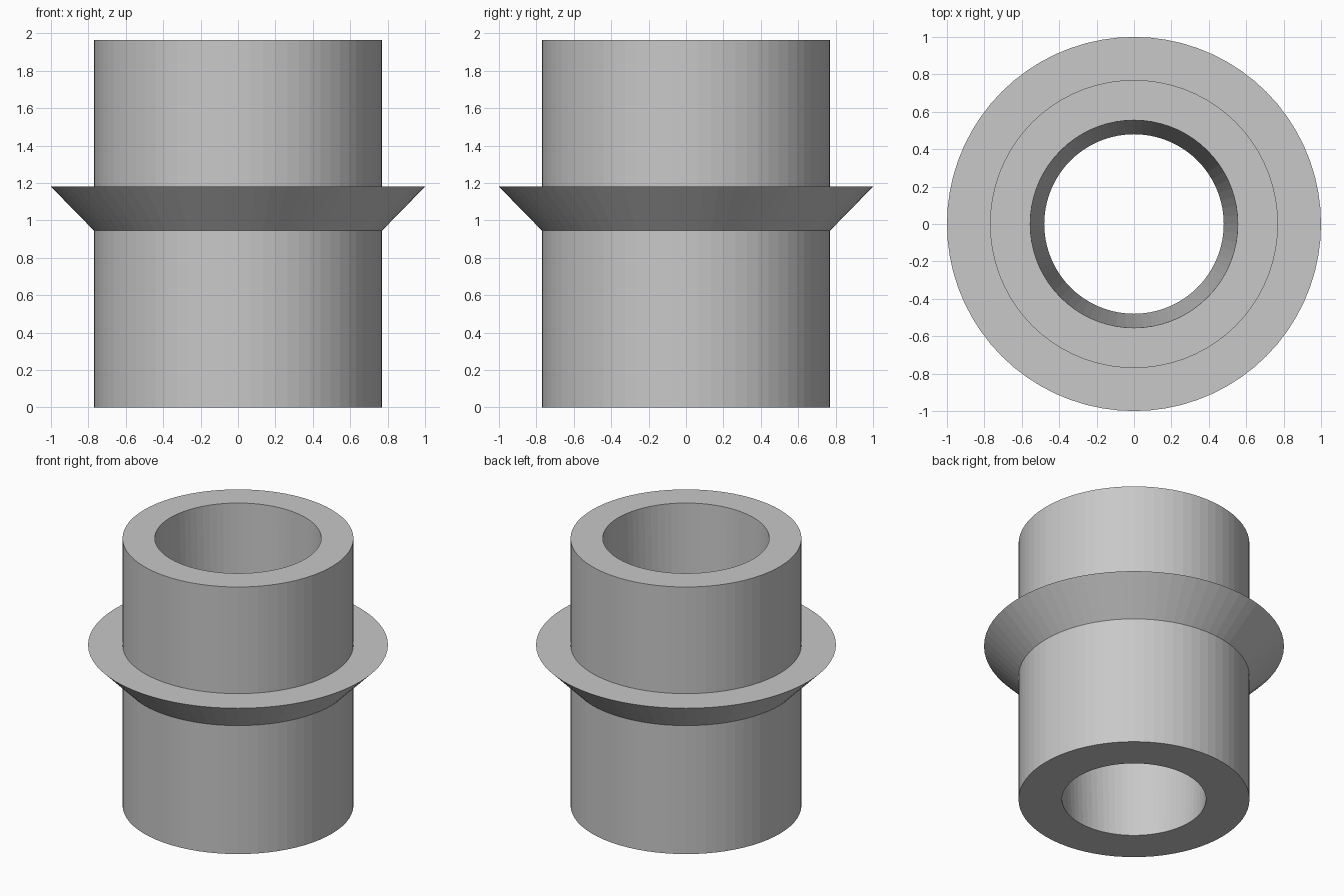
import bpy
import bmesh
import math

SEGMENTS = 72

default = bpy.data.objects.get("Cube")
if default:
    bpy.data.objects.remove(default, do_unlink=True)

# Plain grey material
grey = bpy.data.materials.new("light grey")
grey.use_nodes = True
colour = (0.58, 0.58, 0.58, 1.0)
grey.diffuse_color = colour
grey.node_tree.nodes["Principled BSDF"].inputs["Base Color"].default_value = colour


def lathe(name, profile):
    """Revolve a closed (radius, height) profile around z."""
    bm = bmesh.new()
    rings = []
    for i in range(SEGMENTS):
        a = 2 * math.pi * i / SEGMENTS
        rings.append([bm.verts.new((r * math.cos(a), r * math.sin(a), z))
                      for r, z in profile])
    for i, ring in enumerate(rings):
        after = rings[(i + 1) % SEGMENTS]
        for j in range(len(profile)):
            k = (j + 1) % len(profile)
            bm.faces.new((ring[j], after[j], after[k], ring[k]))
    bmesh.ops.recalc_face_normals(bm, faces=bm.faces)
    mesh = bpy.data.meshes.new(name)
    bm.to_mesh(mesh)
    bm.free()
    mesh.materials.append(grey)
    obj = bpy.data.objects.new(name, mesh)
    bpy.context.collection.objects.link(obj)
    return obj


# Sleeve with a tapered bore and a flared collar, as one closed section
lathe("collared_sleeve", [
    (0.48, 0.0), (0.77, 0.0),                 # base
    (0.77, 0.945), (1.0, 1.18), (0.77, 1.18),  # collar
    (0.77, 1.965), (0.555, 1.965),            # top rim
])
